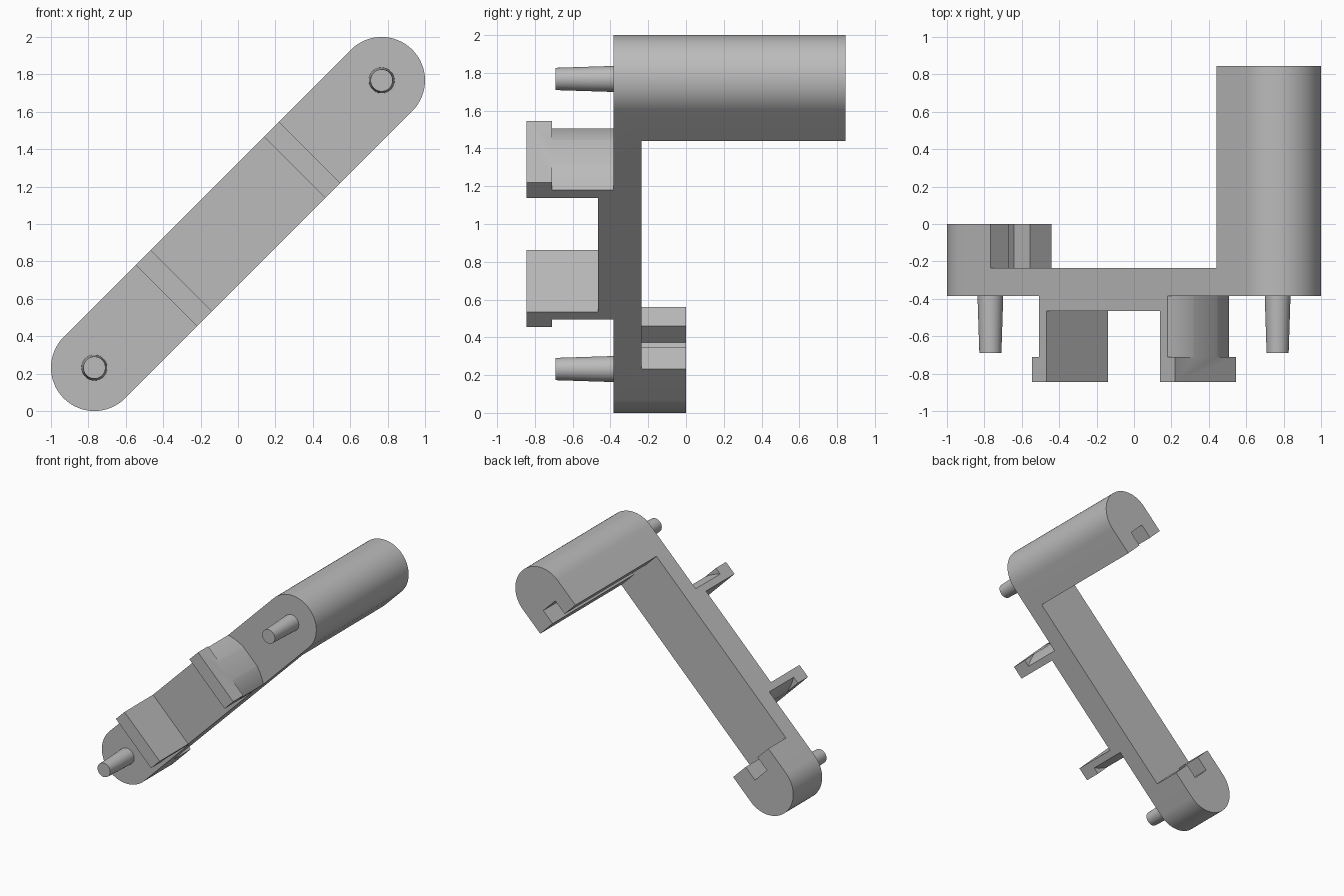
import bpy, bmesh, math
from mathutils import Matrix

cube = bpy.data.objects.get("Cube")
if cube:
    bpy.data.objects.remove(cube, do_unlink=True)

grey = bpy.data.materials.new("plain_grey")
grey.use_nodes = True
grey.diffuse_color = (0.5, 0.5, 0.5, 1)
grey.node_tree.nodes["Principled BSDF"].inputs["Base Color"].default_value = (0.5, 0.5, 0.5, 1)

# Local frame: x along the bar, z across it, y depth; then tilted 45 degrees
TILT = Matrix.Translation((0, 0, 1)) @ Matrix.Rotation(math.radians(-45), 4, "Y")
END, RAD, INNER = 1.086, 0.232, 0.854
CLIP_IN, CLIP_OUT, FRONT, BACK = 0.428, 0.541, -0.385, -0.235


def make_object(name, bm):
    bmesh.ops.recalc_face_normals(bm, faces=bm.faces)
    mesh = bpy.data.meshes.new(name)
    bm.to_mesh(mesh)
    bm.free()
    mesh.materials.append(grey)
    obj = bpy.data.objects.new(name, mesh)
    bpy.context.collection.objects.link(obj)
    return obj


def prism(name, outline, y0, y1):
    bm = bmesh.new()
    face = bm.faces.new([bm.verts.new((u, y0, v)) for u, v in outline])
    grown = bmesh.ops.extrude_face_region(bm, geom=[face])["geom"]
    verts = [g for g in grown if isinstance(g, bmesh.types.BMVert)]
    bmesh.ops.translate(bm, verts=verts, vec=(0, y1 - y0, 0))
    return make_object(name, bm)


def box(name, u0, u1, y0, y1, v0=-0.4, v1=0.4):
    return prism(name, [(u0, v0), (u1, v0), (u1, v1), (u0, v1)], y0, y1)


def half_round(side, steps=32):
    angles = [math.pi * (i / steps - 0.5) for i in range(steps + 1)]
    return [(side * (END + RAD * math.cos(a)), side * RAD * math.sin(a)) for a in angles]


# Rounded bar at full depth, carved into shape
body = prism("bracket_body", half_round(1) + half_round(-1), -0.845, 0.845)
cutters = [
    box("span_cutter", -INNER, INNER, BACK, 1),
    box("short_end_cutter", -1.5, -0.8, 0, 1),
    box("clip_gap_cutter", -CLIP_IN, CLIP_IN, -1, -0.465),
]
for s in (-1, 1):
    # Space outside the clip, and the bulged undercut behind its lip
    cutters.append(box("outer_cutter", s * CLIP_OUT, s * 1.5, -1, FRONT))
    spread = [-0.3 + 0.6 * i / 32 for i in range(33)]
    bulge = [(s * (0.0994 + math.sqrt(0.45 ** 2 - v * v)), v) for v in spread]
    cutters.append(prism("undercut_cutter", bulge + [(s * 0.7, 0.3), (s * 0.7, -0.3)], -0.71, FRONT))
    # Groove along the inner face of each end block
    cutters.append(box("groove_cutter", s * 0.8, s * 0.977, BACK, 1, -0.068, 0.09))

for cutter in cutters:
    cutter.hide_render = True
    mod = body.modifiers.new(cutter.name, "BOOLEAN")
    mod.operation, mod.solver, mod.object = "DIFFERENCE", "EXACT", cutter

# Bake the cuts and drop the cutters
bpy.context.view_layer.update()
carved = bpy.data.meshes.new_from_object(body.evaluated_get(bpy.context.evaluated_depsgraph_get()))
body.modifiers.clear()
body.data = carved
for cutter in cutters:
    bpy.data.objects.remove(cutter, do_unlink=True)

# Tapered pins
parts = [body]
for name, s in (("lower_pin", -1), ("upper_pin", 1)):
    bm = bmesh.new()
    place = Matrix.Translation((s * END, -0.535, 0)) @ Matrix.Rotation(math.radians(90), 4, "X")
    bmesh.ops.create_cone(bm, cap_ends=True, segments=40, radius1=0.069, radius2=0.059,
                          depth=0.31, matrix=place)
    parts.append(make_object(name, bm))

# Tilt everything and smooth the round faces
bpy.ops.object.select_all(action="DESELECT")
for part in parts:
    part.data.transform(TILT)
    part.select_set(True)
bpy.context.view_layer.objects.active = body
bpy.ops.object.shade_smooth_by_angle(angle=math.radians(30))
